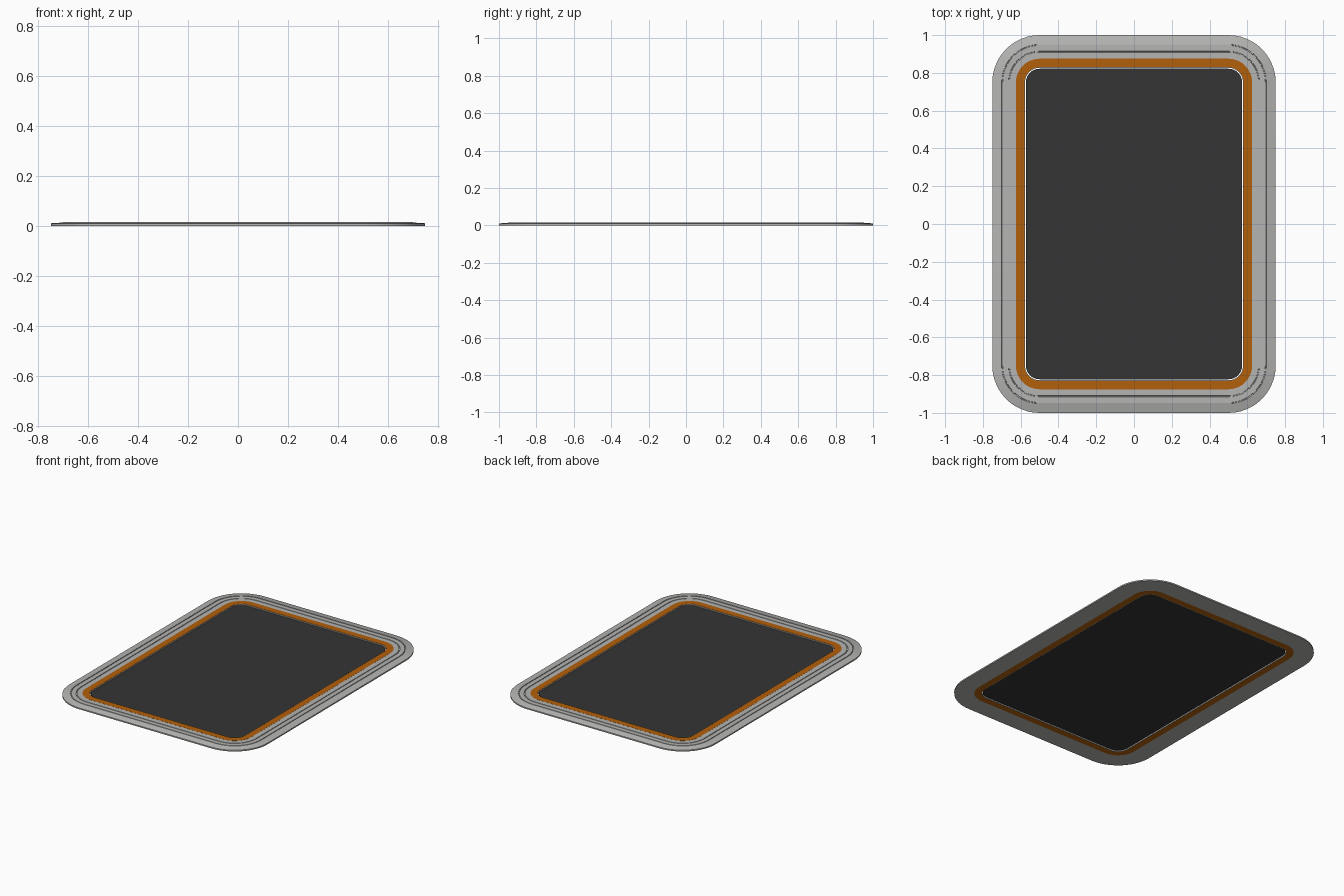
import bpy, bmesh, math

if "Cube" in bpy.data.objects:
    bpy.data.objects.remove(bpy.data.objects["Cube"])


def material(name, rgb):
    m = bpy.data.materials.new(name)
    m.diffuse_color = (*rgb, 1)
    m.use_nodes = True
    m.node_tree.nodes["Principled BSDF"].inputs["Base Color"].default_value = m.diffuse_color
    return m


GREY = material("light grey", (0.46, 0.46, 0.45))
ORANGE = material("orange", (0.45, 0.115, 0.003))
DARK = material("charcoal", (0.035, 0.035, 0.035))


def outline(inset, z, seg=12):
    """Rounded rectangle, inset from the 1.5 x 2 outer edge."""
    hx, hy, r = 0.75 - inset, 1.0 - inset, max(0.25 - inset, 0.045)
    pts = []
    for q, (sx, sy) in enumerate(((1, 1), (-1, 1), (-1, -1), (1, -1))):
        for i in range(seg + 1):
            a = math.pi / 2 * (q + i / seg)
            pts.append((sx * (hx - r) + r * math.cos(a), sy * (hy - r) + r * math.sin(a), z))
    return pts


def finish(name, bm, mat):
    bmesh.ops.recalc_face_normals(bm, faces=bm.faces)
    me = bpy.data.meshes.new(name)
    bm.to_mesh(me)
    bm.free()
    ob = bpy.data.objects.new(name, me)
    bpy.context.collection.objects.link(ob)
    me.materials.append(mat)
    bpy.ops.object.select_all(action='DESELECT')
    ob.select_set(True)
    bpy.context.view_layer.objects.active = ob
    bpy.ops.object.shade_smooth_by_angle(angle=math.radians(25))
    return ob


def frame(name, profile, mat):
    """Sweep a closed (inset, z) section round the rounded rectangle."""
    bm = bmesh.new()
    loops = [[bm.verts.new(p) for p in outline(*s)] for s in profile]
    n = len(loops[0])
    for k, a in enumerate(loops):
        b = loops[(k + 1) % len(loops)]
        for i in range(n):
            j = (i + 1) % n
            bm.faces.new((a[i], a[j], b[j], b[i]))
    return finish(name, bm, mat)


# Grey border with a rounded lip and two thin grooves
section = [(0, 0), (0, 0.009), (0.004, 0.011), (0.045, 0.013)]
for g in (0.052, 0.088):
    section += [(g - 0.003, 0.015), (g - 0.002, 0.011), (g + 0.002, 0.011), (g + 0.003, 0.015)]
section += [(0.125, 0.015), (0.125, 0)]
frame("outer_border", section, GREY)

# Orange band, then a thin grey inner lip
frame("orange_band", [(0.125, 0), (0.125, 0.0155), (0.170, 0.0155), (0.170, 0)], ORANGE)
frame("inner_lip", [(0.170, 0), (0.170, 0.014), (0.173, 0.014), (0.173, 0)], GREY)

# Dark panel set at mid height
bm = bmesh.new()
low, high = ([bm.verts.new(p) for p in outline(0.178, z)] for z in (0.004, 0.010))
bm.faces.new(low[::-1])
bm.faces.new(high)
for i in range(len(low)):
    j = (i + 1) % len(low)
    bm.faces.new((low[i], low[j], high[j], high[i]))
finish("dark_panel", bm, DARK)
